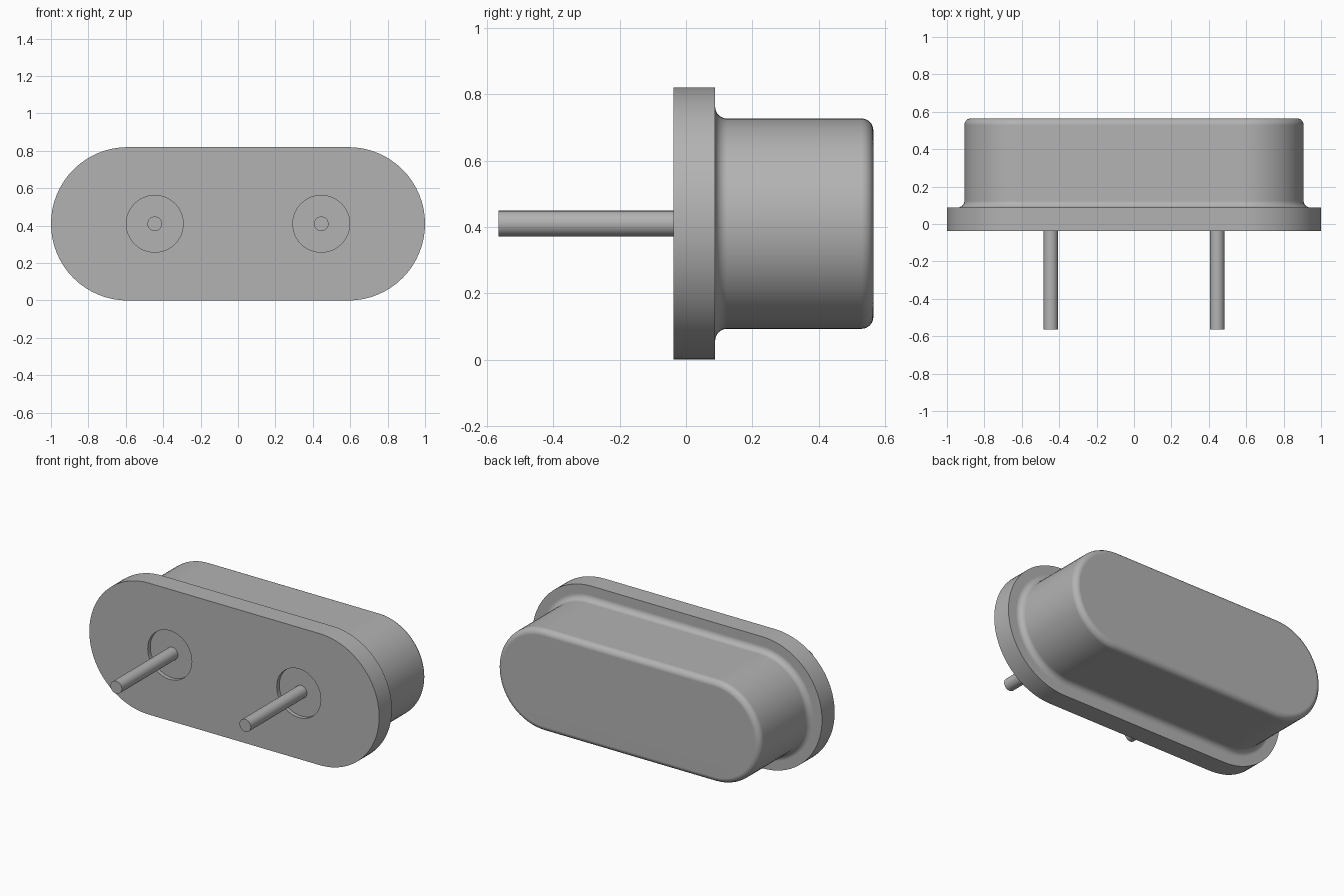
import bpy
import bmesh
from math import sin, cos, pi
from mathutils import Matrix

if "Cube" in bpy.data.objects:
    bpy.data.objects.remove(bpy.data.objects["Cube"], do_unlink=True)

MID_Z = 0.41        # height of the centre line
HALF_STRAIGHT = 0.59
FRONT_Y, FLANGE_Y, BACK_Y, PIN_Y = -0.037, 0.088, 0.565, -0.565
FLANGE_R, CAN_R, FILLET = 0.41, 0.317, 0.036
PIN_X, PIN_R, RECESS_R, RECESS_DEPTH = 0.445, 0.039, 0.152, 0.025

metal = bpy.data.materials.new("grey metal")
metal.use_nodes = True
GREY = (0.45, 0.45, 0.45, 1)
metal.diffuse_color = GREY
metal.node_tree.nodes["Principled BSDF"].inputs["Base Color"].default_value = GREY


def make_object(name, bm):
    bmesh.ops.recalc_face_normals(bm, faces=bm.faces)
    mesh = bpy.data.meshes.new(name)
    bm.to_mesh(mesh)
    bm.free()
    mesh.materials.append(metal)
    obj = bpy.data.objects.new(name, mesh)
    bpy.context.collection.objects.link(obj)
    return obj


def activate(obj):
    bpy.ops.object.select_all(action="DESELECT")
    obj.select_set(True)
    bpy.context.view_layer.objects.active = obj


def rod(name, x, radius, y0, y1):
    bm = bmesh.new()
    place = Matrix.Translation((x, (y0 + y1) / 2, MID_Z)) @ Matrix.Rotation(pi / 2, 4, "X")
    bmesh.ops.create_cone(bm, cap_ends=True, segments=48, radius1=radius,
                          radius2=radius, depth=abs(y1 - y0), matrix=place)
    return make_object(name, bm)


def stadium(bm, radius, y, steps=32):
    """Ring of vertices: two half circles joined by straight sides."""
    ring = []
    for side, start in ((1, -pi / 2), (-1, pi / 2)):
        for i in range(steps + 1):
            a = start + pi * i / steps
            ring.append(bm.verts.new((side * HALF_STRAIGHT + radius * cos(a), y,
                                      MID_Z + radius * sin(a))))
    return ring


# Flange and can: one lofted section with a concave and a convex fillet
quarter = [pi / 2 * i / 8 for i in range(9)]
section = [(FLANGE_R, FRONT_Y), (FLANGE_R, FLANGE_Y)]
section += [(CAN_R + FILLET * (1 - sin(a)), FLANGE_Y + FILLET * (1 - cos(a))) for a in quarter]
section += [(CAN_R - FILLET * (1 - cos(a)), BACK_Y - FILLET * (1 - sin(a))) for a in quarter]

bm = bmesh.new()
rings = [stadium(bm, r, y) for r, y in section]
for a, b in zip(rings, rings[1:]):
    for i in range(len(a)):
        j = (i + 1) % len(a)
        bm.faces.new((a[i], a[j], b[j], b[i]))
bm.faces.new(rings[0])
bm.faces.new(rings[-1])
can = make_object("flanged_can", bm)

# Shallow round recesses, then the pins standing in them
for side, x in (("right", -PIN_X), ("left", PIN_X)):
    cutter = rod("recess_cutter", x, RECESS_R, FRONT_Y - 0.05, FRONT_Y + RECESS_DEPTH)
    cutter.hide_render = True
    cut = can.modifiers.new("recess", "BOOLEAN")
    cut.operation = "DIFFERENCE"
    cut.solver = "EXACT"
    cut.object = cutter
    activate(can)
    bpy.ops.object.modifier_apply(modifier=cut.name)
    bpy.data.objects.remove(cutter, do_unlink=True)

    pin = rod(side + "_pin", x, PIN_R, PIN_Y, FRONT_Y + RECESS_DEPTH + 0.01)
    activate(pin)
    bpy.ops.object.shade_smooth_by_angle()

# Smooth fillets while keeping the large faces flat
activate(can)
bpy.ops.object.shade_smooth_by_angle()
weighted = can.modifiers.new("flat faces", "WEIGHTED_NORMAL")
weighted.keep_sharp = True
